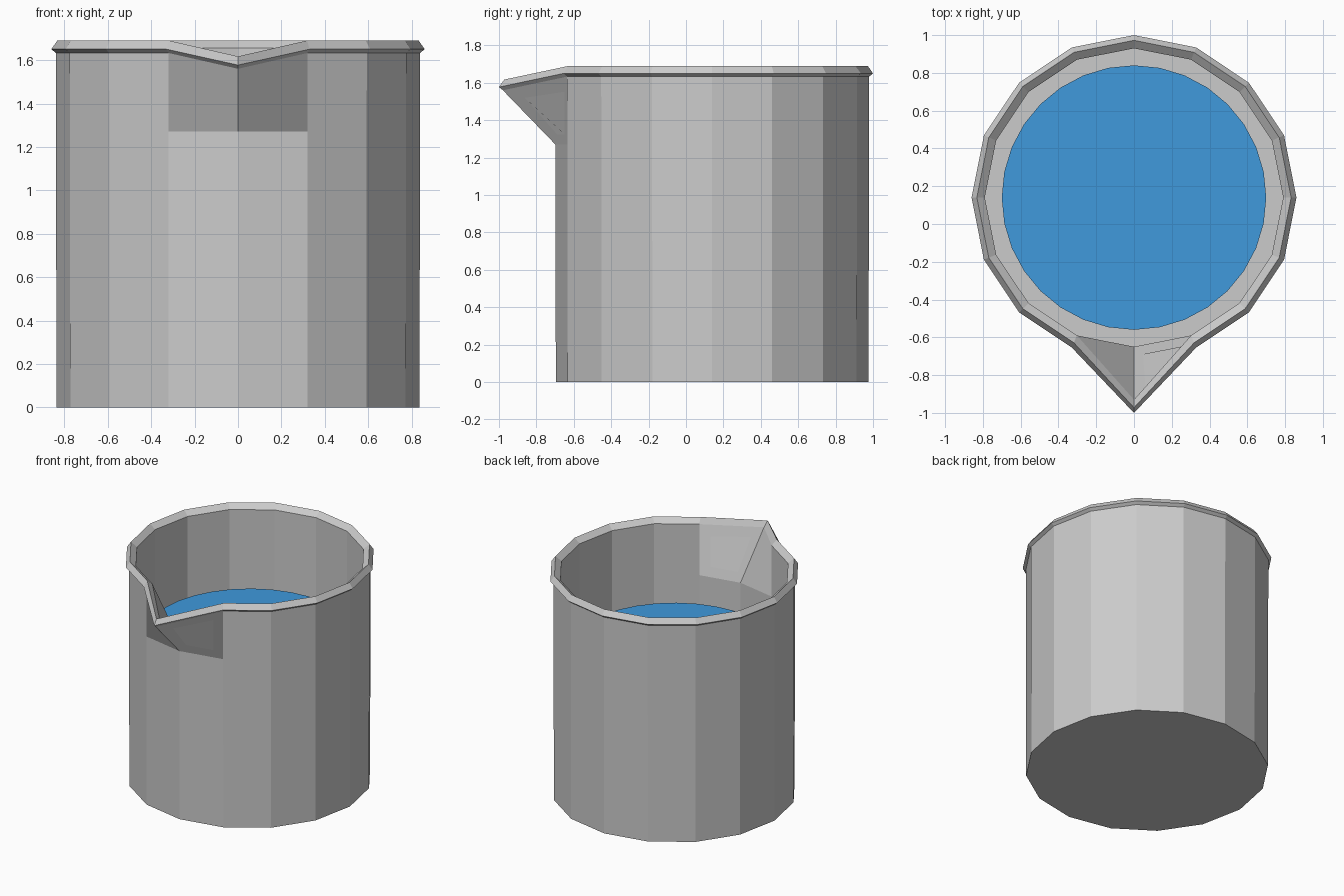
import bpy, bmesh
from math import sin, cos, tau

if "Cube" in bpy.data.objects:
    bpy.data.objects.remove(bpy.data.objects["Cube"])

SIDES = 16
CY = 0.14          # jug axis is set back so the spout fits


def finish(bm, name):
    bmesh.ops.recalc_face_normals(bm, faces=bm.faces)
    me = bpy.data.meshes.new(name)
    bm.to_mesh(me)
    bm.free()
    ob = bpy.data.objects.new(name, me)
    bpy.context.collection.objects.link(ob)
    return ob


def lathe(name, profile, sides):
    """Stack rings of (radius, z, spout pull); vertex 0 faces the front."""
    bm = bmesh.new()
    rings = []
    for r, z, pull in profile:
        ring = []
        for i in range(sides):
            a = tau * i / sides
            v = bm.verts.new((r * sin(a), CY - r * cos(a), z))
            if pull and i == 0:
                v.co.y -= 0.28
                v.co.z -= 0.073
            ring.append(v)
        rings.append(ring)
    for lo, hi in zip(rings, rings[1:]):
        for i in range(sides):
            j = (i + 1) % sides
            bm.faces.new((lo[i], lo[j], hi[j], hi[i]))
    bm.faces.new(rings[0])
    bm.faces.new(rings[-1])
    return finish(bm, name)


# Jug: outer wall, flared lip with spout, inner wall, floor
lathe("jug", [
    (0.836, 0.0, False),
    (0.8383, 1.27, False),
    (0.839, 1.633, True),
    (0.86, 1.65, True),
    (0.832, 1.69, True),
    (0.79, 1.655, True),
    (0.79, 1.27, False),
    (0.79, 0.045, False),
], SIDES)

# Water: separate rounder body inside the jug
water = lathe("water", [(0.70, 0.045, False), (0.70, 1.095, False)], 32)
mat = bpy.data.materials.new("water_blue")
mat.diffuse_color = (0.05, 0.32, 0.72, 1)
mat.use_nodes = True
mat.node_tree.nodes["Principled BSDF"].inputs["Base Color"].default_value = mat.diffuse_color
water.data.materials.append(mat)
